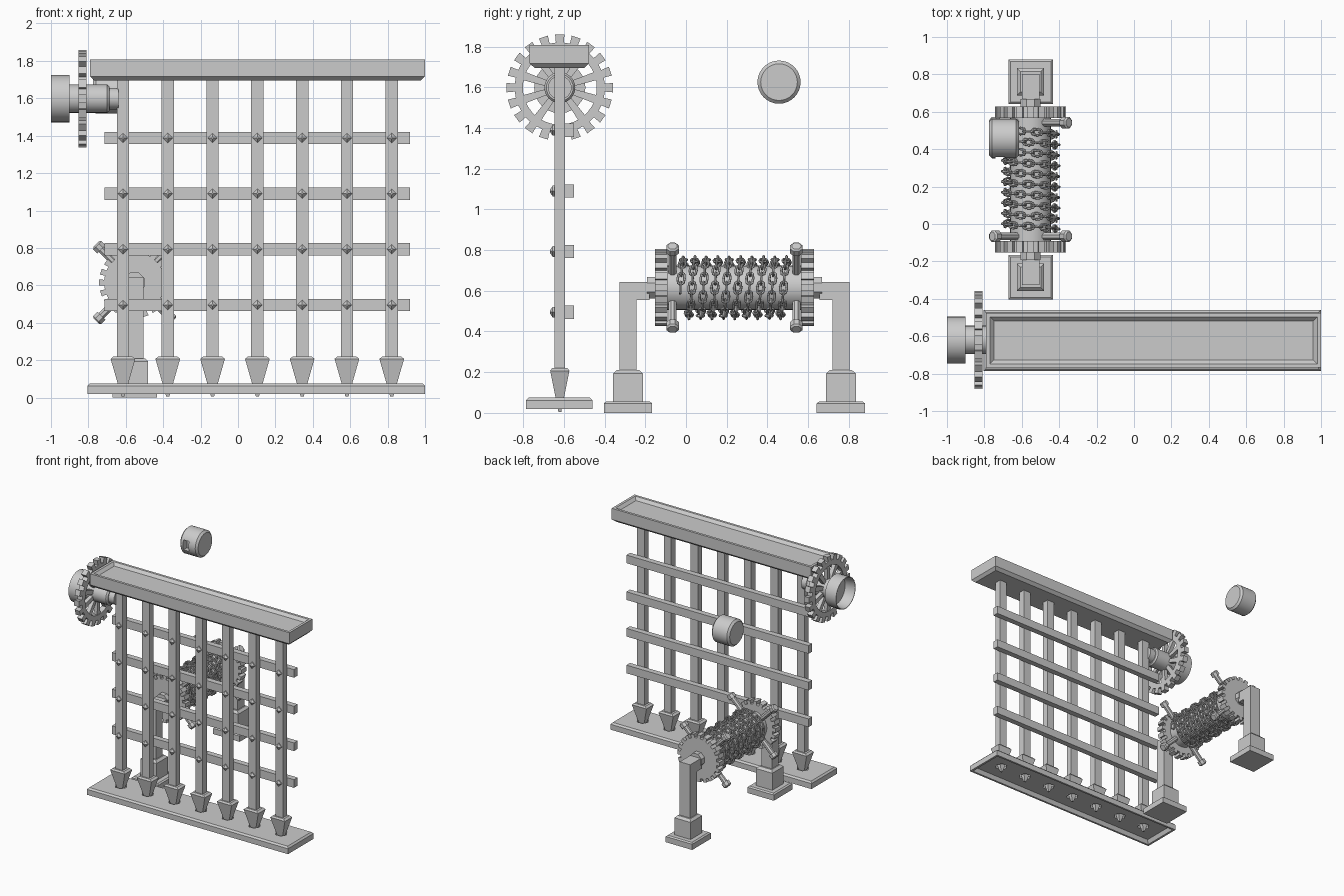
import bpy, bmesh
from math import sin, cos, pi, tau, radians
from mathutils import Vector, Matrix

if "Cube" in bpy.data.objects:
    bpy.data.objects.remove(bpy.data.objects["Cube"])

GY = -0.62            # gate plane
WX, WZ, WY = -0.553, 0.615, 0.238   # winch axis and centre
BARS = [-0.615 + 0.2395 * i for i in range(7)]
RAILS = [0.495, 0.793, 1.09, 1.388]
TO_X = Matrix.Rotation(pi / 2, 4, 'Y')    # z axis -> x
TO_Y = Matrix.Rotation(-pi / 2, 4, 'X')   # z axis -> y


def finish(bm, name, smooth=False):
    bmesh.ops.recalc_face_normals(bm, faces=bm.faces)
    me = bpy.data.meshes.new(name)
    bm.to_mesh(me)
    bm.free()
    ob = bpy.data.objects.new(name, me)
    bpy.context.collection.objects.link(ob)
    if smooth:
        bpy.ops.object.select_all(action='DESELECT')
        bpy.context.view_layer.objects.active = ob
        ob.select_set(True)
        bpy.ops.object.shade_smooth_by_angle(angle=radians(35))
    return ob


def skin(bm, rings, closed=False):
    """Join vertex rings with quads; cap the ends unless closed."""
    vr = [[bm.verts.new(p) for p in r] for r in rings]
    n = len(vr[0])
    pairs = list(zip(vr, vr[1:])) + ([(vr[-1], vr[0])] if closed else [])
    for a, b in pairs:
        for i in range(n):
            bm.faces.new((a[i], a[(i + 1) % n], b[(i + 1) % n], b[i]))
    if not closed:
        bm.faces.new(vr[0])
        bm.faces.new(vr[-1])


def loft(bm, x, y, sections):
    """Stack of rectangles (z, half width x, half width y)."""
    skin(bm, [[(x + sx * hx, y + sy * hy, z) for sx, sy in ((-1, -1), (1, -1), (1, 1), (-1, 1))]
              for z, hx, hy in sections])


def box(bm, x0, x1, y0, y1, z0, z1):
    hx, hy = (x1 - x0) / 2, (y1 - y0) / 2
    loft(bm, x0 + hx, y0 + hy, [(z0, hx, hy), (z1, hx, hy)])


def turned(bm, mat, profile, n=24, phase=0.0):
    """Revolve (distance along axis, radius) around local z, placed by mat."""
    skin(bm, [[mat @ Vector((r * cos(tau * i / n + phase), r * sin(tau * i / n + phase), h))
               for i in range(n)] for h, r in profile])


def gear(bm, mat, teeth, r_root, r_tip, r_in, h0, h1):
    """Toothed ring with a central hole."""
    outer, inner = [], []
    for i in range(teeth):
        for f, r in ((-0.24, r_root), (-0.28, r_tip), (0.28, r_tip), (0.24, r_root)):
            a = tau * (i + f) / teeth
            outer.append((r * cos(a), r * sin(a)))
            inner.append((r_in * cos(a), r_in * sin(a)))
    rings = [[mat @ Vector((x, y, h)) for x, y in s]
             for s, h in ((outer, h0), (outer, h1), (inner, h1), (inner, h0))]
    skin(bm, rings, closed=True)


# gate bars, rails, spikes and rivets
bm = bmesh.new()
for x in BARS:
    box(bm, x - 0.033, x + 0.033, -0.647, -0.594, 0.2, 1.72)
finish(bm, "gate_bars")

bm = bmesh.new()
for z in RAILS:
    box(bm, -0.715, 0.92, -0.596, -0.55, z - 0.033, z + 0.033)
finish(bm, "gate_rails")

bm = bmesh.new()
for x in BARS:
    loft(bm, x, GY, [(0.005, 0.008, 0.007), (0.207, 0.066, 0.047), (0.22, 0.05, 0.038)])
finish(bm, "gate_spikes")

bm = bmesh.new()
for x in BARS:
    for z in RAILS:
        m = Matrix.Translation((x, -0.645, z)) @ Matrix.Rotation(pi / 2, 4, 'X')
        turned(bm, m, [(0, 0.026), (0.01, 0.026), (0.024, 0.006)], 4)
finish(bm, "gate_rivets")

# top beam with chamfered underside and recessed top
bm = bmesh.new()
loft(bm, 0.105, GY - 0.002, [(1.695, 0.873, 0.122), (1.717, 0.895, 0.146), (1.807, 0.895, 0.146),
                             (1.807, 0.875, 0.126), (1.785, 0.853, 0.104)])
finish(bm, "top_beam")

# sill plate, hollow below, with a hole for each spike
bm = bmesh.new()
loft(bm, 0.0975, GY - 0.003, [(0.05, 0.87, 0.133), (0.018, 0.885, 0.148), (0.018, 0.9025, 0.164),
                              (0.062, 0.9025, 0.164), (0.075, 0.89, 0.151)])
sill = finish(bm, "sill_plate")
bm = bmesh.new()
for x in BARS:
    turned(bm, Matrix.Translation((x, GY, 0)), [(-0.05, 0.046), (0.15, 0.046)], 6)
cutter = finish(bm, "sill_hole_cutter")
cutter.hide_render = True
cutter.display_type = 'WIRE'
mod = sill.modifiers.new("holes", 'BOOLEAN')
mod.operation, mod.object = 'DIFFERENCE', cutter

# spoked gear beside the beam
M = Matrix.Translation((0, GY, 1.598)) @ TO_X
bm = bmesh.new()
gear(bm, M, 20, 0.222, 0.262, 0.182, -0.853, -0.81)
for i in range(10):
    R = M @ Matrix.Rotation(tau * i / 10, 4, 'Z')
    skin(bm, [[R @ Vector((r, s * w, h)) for s, h in
               ((-1, -0.847), (1, -0.847), (1, -0.816), (-1, -0.816))]
              for r, w in ((0.06, 0.014), (0.19, 0.021))])
finish(bm, "spoked_gear")

# gear shaft and open cup
bm = bmesh.new()
turned(bm, M, [(-0.91, 0.076), (-0.70, 0.076), (-0.688, 0.066), (-0.688, 0.058), (-0.64, 0.058)])
finish(bm, "gear_shaft", True)
bm = bmesh.new()
turned(bm, M, [(-0.915, 0.113), (-0.995, 0.118), (-1.0, 0.122), (-1.0, 0.126),
               (-0.90, 0.126)])
finish(bm, "shaft_cup", True)

# loose counterweight with a pocket in its side
bm = bmesh.new()
W = Matrix.Translation((-0.695, 0.457, 1.625)) @ TO_X
turned(bm, W, [(-0.08, 0.09), (-0.065, 0.106), (0.065, 0.106), (0.08, 0.09)], 32)
weight = finish(bm, "counterweight", True)
bm = bmesh.new()
box(bm, -0.74, -0.69, 0.30, 0.40, 1.585, 1.665)
pocket = finish(bm, "pocket_cutter")
pocket.hide_render = True
pocket.display_type = 'WIRE'
mod = weight.modifiers.new("pocket", 'BOOLEAN')
mod.operation, mod.object = 'DIFFERENCE', pocket

# winch drum, end gears and axle stubs
A = Matrix.Translation((WX, WY, WZ)) @ TO_Y
bm = bmesh.new()
turned(bm, A, [(-0.34, 0.11), (0.34, 0.11)])
finish(bm, "winch_drum", True)
bm = bmesh.new()
for s in (-1, 1):
    gear(bm, A, 20, 0.163, 0.19, 0.05, s * 0.328, s * 0.39)
finish(bm, "winch_gears")
bm = bmesh.new()
for s in (-1, 1):
    turned(bm, A, [(s * 0.33, 0.058), (s * 0.43, 0.058)], 8, pi / 8)
finish(bm, "axle_stubs")

# diagonal handles with octagonal knobs
bm = bmesh.new()
for s in (-1, 1):
    for k in range(4):
        H = (Matrix.Translation((WX, WY + s * 0.304, WZ))
             @ Matrix.Rotation(pi / 4 + k * pi / 2, 4, 'Y'))
        turned(bm, H, [(0.09, 0.021), (0.25, 0.021), (0.25, 0.033), (0.282, 0.033),
                       (0.29, 0.024)], 8, pi / 8)
finish(bm, "winch_handles")

# chain wound round the drum
bm = bmesh.new()
TURNS, PER = 9.5, 19
count = int(TURNS * PER)
for i in range(count):
    a = tau * i / PER
    radial = Vector((cos(a), 0, sin(a)))
    c = Vector((WX, WY - 0.265 + 0.53 * i / (count - 1), WZ)) + radial * 0.138
    t = Vector((-sin(a), 0.06, cos(a))).normalized()
    w = Vector((0, 1, 0)) if i % 2 else radial
    b = t.cross(w)
    rings = []
    for j in range(10):
        q = tau * (j + 0.5) / 10
        n = t * cos(q) + w * sin(q)
        p = c + n * 0.0165 + t * (0.013 if cos(q) > 0.01 else -0.013 if cos(q) < -0.01 else 0)
        rings.append([p + 0.0065 * (n * cos(tau * k / 6) + b * sin(tau * k / 6))
                      for k in range(6)])
    skin(bm, rings, closed=True)
finish(bm, "wound_chain", True)

# supports: foot, block and L-shaped arm at each end
for s, side in ((-1, "front"), (1, "back")):
    y = WY + s * 0.523
    bm = bmesh.new()
    loft(bm, WX, y, [(0.0, 0.119, 0.119), (0.046, 0.119, 0.119), (0.055, 0.108, 0.108)])
    loft(bm, WX, y, [(0.05, 0.073, 0.073), (0.193, 0.073, 0.073), (0.21, 0.055, 0.055)])
    finish(bm, side + "_support_base")
    bm = bmesh.new()
    prof = [(-0.042, 0.2), (-0.042, 0.555), (-0.105, 0.555), (-0.105, 0.642), (0.042, 0.642),
            (0.042, 0.2)]
    skin(bm, [[(WX + dx, y + s * dy, z) for dy, z in prof] for dx in (-0.047, 0.047)])
    finish(bm, side + "_support_arm")
